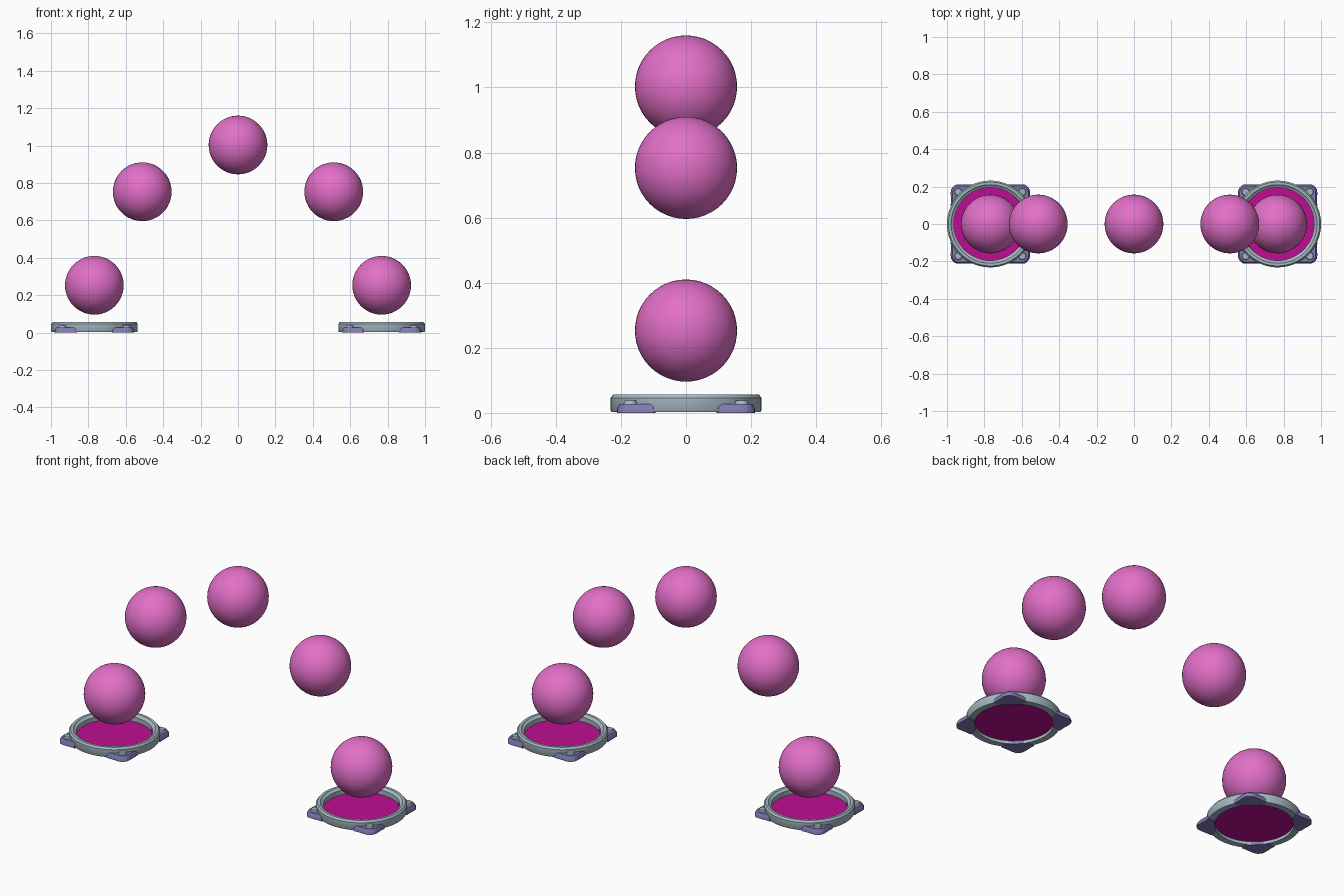
import bpy, bmesh, math
from mathutils import Matrix

cube = bpy.data.objects.get("Cube")
if cube:
    bpy.data.objects.remove(cube)


def material(name, rgb):
    m = bpy.data.materials.new(name)
    m.use_nodes = True
    m.diffuse_color = (*rgb, 1)
    m.node_tree.nodes["Principled BSDF"].inputs["Base Color"].default_value = (*rgb, 1)
    return m


PINK = material("orb pink", (0.76, 0.16, 0.58))
MAGENTA = material("pad magenta", (0.52, 0.004, 0.29))
GREY = material("ring grey", (0.38, 0.49, 0.55))
VIOLET = material("foot violet", (0.22, 0.2, 0.46))


def finish(bm, name, mat, smooth=True):
    bmesh.ops.recalc_face_normals(bm, faces=bm.faces)
    mesh = bpy.data.meshes.new(name)
    bm.to_mesh(mesh)
    bm.free()
    mesh.materials.append(mat)
    ob = bpy.data.objects.new(name, mesh)
    bpy.context.collection.objects.link(ob)
    if smooth:
        bpy.ops.object.select_all(action="DESELECT")
        ob.select_set(True)
        bpy.context.view_layer.objects.active = ob
        bpy.ops.object.shade_smooth_by_angle(angle=math.radians(35))
    return ob


def orb(name, x, z):
    bm = bmesh.new()
    bmesh.ops.create_uvsphere(bm, u_segments=48, v_segments=24, radius=0.157,
                              matrix=Matrix.Translation((x, 0, z)))
    finish(bm, name, PINK)


def ring(name, x, profile, n=64):
    """Closed radius/height profile turned about a vertical axis."""
    bm = bmesh.new()
    loops = []
    for i in range(n):
        a = 2 * math.pi * i / n
        loops.append([bm.verts.new((x + r * math.cos(a), r * math.sin(a), z)) for r, z in profile])
    k = len(profile)
    for i in range(n):
        p, q = loops[i], loops[(i + 1) % n]
        for j in range(k):
            bm.faces.new((p[j], q[j], q[(j + 1) % k], p[(j + 1) % k]))
    finish(bm, name, GREY)


def disc(name, x):
    bm = bmesh.new()
    bmesh.ops.create_circle(bm, cap_ends=True, segments=64, radius=0.196,
                            matrix=Matrix.Translation((x, 0, 0.018)))
    finish(bm, name, MAGENTA, False)


# Half outline of a foot: distance outward, half width
FOOT = [(0.192, 0.05), (0.205, 0.072), (0.22, 0.08), (0.238, 0.06),
        (0.268, 0.032), (0.279, 0.018), (0.282, 0.006)]


def foot(name, place):
    bm = bmesh.new()
    outline = FOOT + [(u, -v) for u, v in reversed(FOOT)]
    low = [bm.verts.new((u, v, 0)) for u, v in outline]
    mid = [bm.verts.new((u, v, 0.012)) for u, v in outline]
    top = [bm.verts.new((0.2 + (u - 0.2) * 0.88, v * 0.88, 0.028)) for u, v in outline]
    n = len(outline)
    bm.faces.new(low)
    bm.faces.new(top)
    for a, b in ((low, mid), (mid, top)):
        for i in range(n):
            bm.faces.new((a[i], a[(i + 1) % n], b[(i + 1) % n], b[i]))
    bm.transform(place)
    finish(bm, name, VIOLET)


def button(name, place):
    bm = bmesh.new()
    bmesh.ops.create_cone(bm, cap_ends=True, segments=16, radius1=0.022, radius2=0.018,
                          depth=0.014, matrix=place @ Matrix.Translation((0.242, 0, 0.031)))
    finish(bm, name, GREY)


# Arch of floating orbs
orb("top_orb", 0, 1.003)
for side, s in (("left", 1), ("right", -1)):
    orb(side + "_upper_orb", s * 0.512, 0.753)
    orb(side + "_lower_orb", s * 0.768, 0.253)

    # Base pad with glowing disc, rim and four diagonal feet
    cx = s * 0.768
    ring(side + "_pad_ring", cx, [(0.195, 0.002), (0.228, 0.002), (0.232, 0.008), (0.232, 0.046),
                                  (0.224, 0.056), (0.21, 0.056), (0.204, 0.048), (0.195, 0.044)])
    disc(side + "_pad_disc", cx)
    for i in range(4):
        place = Matrix.Translation((cx, 0, 0)) @ Matrix.Rotation(math.pi * (0.25 + i / 2), 4, "Z")
        foot(f"{side}_pad_foot_{i + 1}", place)
        button(f"{side}_foot_button_{i + 1}", place)
